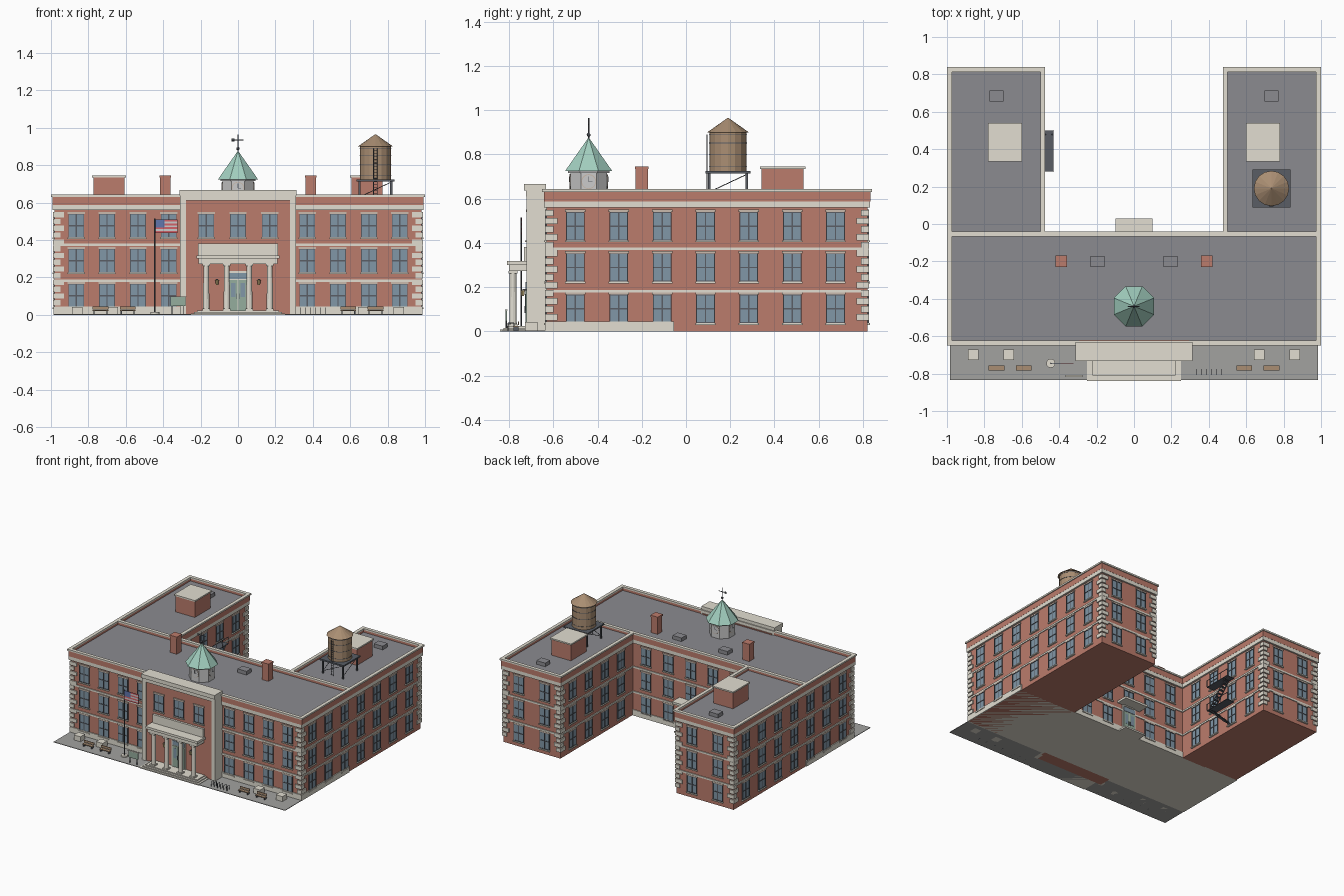
import bpy, bmesh, math
from mathutils import Matrix, Vector

if "Cube" in bpy.data.objects:
    bpy.data.objects.remove(bpy.data.objects["Cube"])

COL = dict(brick=(.50, .20, .15), cream=(.76, .73, .64), roof=(.26, .26, .28), paving=(.36, .36, .35),
           glass=(.22, .31, .39), dark=(.10, .11, .13), white=(.82, .82, .80), copper=(.36, .62, .52),
           green=(.30, .42, .34), wood=(.40, .27, .17), red=(.65, .12, .14), blue=(.12, .18, .42),
           sill=(.60, .50, .42), lamp=(.85, .65, .3))
MATS, PARTS = {}, {}
I = Matrix.Identity(4)
for k, c in COL.items():
    MATS[k] = bpy.data.materials.new(k)
    MATS[k].diffuse_color = (*c, 1)


def part(name, mat):
    if name not in PARTS:
        PARTS[name] = (bmesh.new(), mat)
    return PARTS[name][0]


def box(name, mat, x0, x1, y0, y1, z0, z1, M=I):
    m = Matrix.Translation(((x0 + x1) / 2, (y0 + y1) / 2, (z0 + z1) / 2))
    s = Matrix.Diagonal((abs(x1 - x0), abs(y1 - y0), abs(z1 - z0), 1))
    bmesh.ops.create_cube(part(name, mat), size=1, matrix=M @ m @ s)


def cyl(name, mat, x, y, z0, z1, r1, r2=None, seg=12, turn=0, M=I):
    m = Matrix.Translation((x, y, (z0 + z1) / 2)) @ Matrix.Rotation(turn, 4, 'Z')
    bmesh.ops.create_cone(part(name, mat), cap_ends=True, segments=seg, radius1=r1,
                          radius2=r1 if r2 is None else r2, depth=z1 - z0, matrix=M @ m)


def rod(name, mat, a, b, r=.003, seg=6):
    a, b = Vector(a), Vector(b)
    d = b - a
    M = Matrix.Translation(a) @ d.to_track_quat('Z', 'Y').to_matrix().to_4x4()
    cyl(name, mat, 0, 0, 0, d.length, r, seg=seg, M=M)


def wall(x, y, deg):
    # local x runs along the wall, local -y points outward
    return Matrix.Translation((x, y, 0)) @ Matrix.Rotation(math.radians(deg), 4, 'Z')


def window(M, u, z, w=.04, h=.062):
    box('window_glass', 'glass', u - w, u + w, -.004, .002, z - h, z + h, M)
    for s in (-1, 0, 1):
        t = .0022 if s else .003
        box('window_frames', 'dark', u + s * w - t, u + s * w + t, -.007, 0, z - h, z + h, M)
        box('window_frames', 'dark', u - w, u + w, -.007, 0, z + s * h - t, z + s * h + t, M)
    box('window_sills', 'cream', u - w - .006, u + w + .006, -.012, 0, z - h - .010, z - h - .002, M)
    box('window_lintels', 'sill', u - w - .006, u + w + .006, -.008, 0, z + h + .002, z + h + .012, M)


FLOORS = (.102, .289, .476)


def window_grid(M, us, floors=FLOORS):
    for z in floors:
        for u in us:
            window(M, u, z)


def block(x0, x1, y0, y1, wing):
    # walls, string courses, cornice, roof and parapet of one building block
    box('brick_walls', 'brick', x0, x1, y0, y1, 0, .60)
    for z0, z1, e in ((.175, .188, .006), (.367, .380, .006), (.560, .588, .012)):
        box('stone_bands', 'cream', x0 - e, x1 + e, y0 - (0 if wing else e), y1 + e, z0, z1)
    box('flat_roof', 'roof', x0, x1, y0, y1, .60, .612)
    for n, m, z0, z1, o, i in (('parapet', 'brick', .588, .631, .013, .002),
                               ('parapet_cap', 'cream', .631, .643, .02, .006)):
        ys = y0 if wing else y0 - o
        box(n, m, x0 - o, x0 + i, ys, y1 + o, z0, z1)
        box(n, m, x1 - i, x1 + o, ys, y1 + o, z0, z1)
        box(n, m, x0 + i, x1 - i, y1 - i, y1 + o, z0, z1)
        if not wing:
            box(n, m, x0 + i, x1 - i, y0 - o, y0 + i, z0, z1)


# main block, wings, plinth and paving
block(-.98, .98, -.63, -.06, False)
block(.495, .98, -.06, .82, True)
block(-.98, -.495, -.06, .82, True)
box('stone_plinth', 'cream', -.987, .987, -.637, -.054, 0, .045)
box('paving', 'paving', -.985, .985, -.835, -.1, 0, .004)

# windows on every wall
cols = [.37, .535, .70, .865]
side = [-.50 + .196 * i for i in range(7)]
window_grid(wall(0, -.63, 0), cols + [-c for c in cols])
window_grid(wall(0, -.715, 0), (-.17, 0, .17), FLOORS[2:])
window_grid(wall(.98, 0, 90), side)
window_grid(wall(-.98, 0, -90), [-u for u in side])
window_grid(wall(-.495, 0, 90), side[3:])
window_grid(wall(.495, 0, -90), [-u for u in side[3:]])
window_grid(wall(0, -.06, 180), (-.38, -.19, .19, .38))
window_grid(wall(0, -.06, 180), (0,), FLOORS[1:])
for s in (-1, 1):
    window_grid(wall(s * .7375, .82, 180), (-.11, .11))

# corner quoins
for sx in (-1, 1):
    for x, y, ox, oy in ((.98, -.63, 1, -1), (.98, .82, 1, 1), (.495, .82, -1, 1)):
        for i in range(14):
            a, b = (.05, .03) if i % 2 else (.03, .05)
            z = .05 + i * .0362
            box('quoins', 'cream', sx * (x + .008 * ox), sx * (x - a * ox), y + .008 * oy, y - b * oy, z, z + .028)

# entrance pavilion
box('pavilion_wall', 'brick', -.295, .295, -.715, -.62, 0, .62)
for s in (-1, 1):
    box('pavilion_pilasters', 'cream', s * .278, s * .31, -.722, -.625, 0, .612)
box('pavilion_cornice', 'cream', -.31, .31, -.724, -.625, .61, .637)
box('pavilion_cap', 'cream', -.312, .312, -.732, -.632, .637, .667)
box('name_board', 'cream', -.215, .215, -.732, -.71, .317, .382)

# portico with steps, columns and canopy
for i, (w, y) in enumerate(((.25, -.84), (.235, -.825), (.22, -.81))):
    box('front_steps', 'cream', -w, w, y, -.71, i * .008, (i + 1) * .008)
box('portico_canopy', 'cream', -.212, .212, -.80, -.71, .272, .300)
box('portico_canopy', 'cream', -.222, .222, -.81, -.71, .300, .318)
for x in (-.17, -.06, .06, .17):
    cyl('portico_columns', 'cream', x, -.782, .03, .262, .017, .015)
    for z in (.024, .262):
        box('column_blocks', 'cream', x - .02, x + .02, -.802, -.762, z, z + .010)

# front and back doors
for M, z in ((wall(0, -.715, 0), .024), (wall(0, -.06, 180), .012)):
    box('door_frame', 'cream', -.06, .06, -.006, 0, z, z + .21, M)
    box('door_transom', 'glass', -.05, .05, -.010, 0, z + .168, z + .20, M)
    for s in (-1, 1):
        box('door_leaves', 'green', s * .002, s * .05, -.010, 0, z, z + .162, M)
        box('door_panes', 'glass', s * .014, s * .038, -.012, 0, z + .07, z + .145, M)
        box('door_handles', 'dark', s * .005, s * .009, -.016, 0, z + .06, z + .09, M)
for s in (-1, 1):
    box('wall_lamp_brackets', 'dark', s * .107, s * .117, -.738, -.712, .186, .192)
    cyl('wall_lamps', 'lamp', s * .112, -.738, .160, .186, .006, .010, 8)
box('back_canopy', 'cream', -.10, .10, -.06, .03, .226, .242)
box('back_step', 'cream', -.09, .09, -.06, .015, 0, .012)

# clock cupola with weather vane
t8 = math.pi / 8
cyl('cupola_base', 'white', 0, -.44, .60, .725, .09, seg=8, turn=t8)
cyl('cupola_eave', 'white', 0, -.44, .715, .726, .102, seg=8, turn=t8)
cyl('cupola_roof', 'copper', 0, -.44, .724, .872, .116, .004, 8, t8)
for deg in (0, 90, 180, 270):
    M = wall(0, -.44, deg) @ Matrix.Translation((0, -.083, .677)) @ Matrix.Rotation(math.pi / 2, 4, 'X')
    cyl('clock_rims', 'sill', 0, 0, -.002, .003, .034, seg=20, M=M)
    cyl('clock_faces', 'white', 0, 0, 0, .0045, .030, seg=20, M=M)
    box('clock_hands', 'dark', -.0015, .0015, 0, .024, .004, .006, M)
    box('clock_hands', 'dark', 0, .017, -.0015, .0015, .004, .006, M)
rod('vane_pole', 'dark', (0, -.44, .86), (0, -.44, .965), .003)
rod('vane_arm', 'dark', (-.032, -.44, .935), (.03, -.44, .935), .003)
box('vane_tail', 'dark', -.034, -.020, -.441, -.439, .927, .943)
bmesh.ops.create_icosphere(part('vane_ball', 'dark'), subdivisions=2, radius=.009,
                           matrix=Matrix.Translation((0, -.44, .888)))

# chimneys, vents and roof houses
for s in (-1, 1):
    x = s * .39
    box('chimneys', 'brick', x - .028, x + .028, -.228, -.172, .61, .738)
    box('chimney_caps', 'brick', x - .031, x + .031, -.231, -.169, .734, .746)
    for vx, vy in ((.195, -.20), (.735, .685)):
        box('roof_vents', 'roof', s * vx - .038, s * vx + .038, vy - .03, vy + .03, .61, .640)
    box('roof_houses', 'brick', s * .69 - .083, s * .69 + .083, .342, .532, .61, .735)
    box('roof_house_caps', 'cream', s * .69 - .09, s * .69 + .09, .335, .54, .735, .746)

# water tank
tx, ty = .735, .19
for sx in (-1, 1):
    for sy in (-1, 1):
        x, y = tx + sx * .085, ty + sy * .085
        box('tank_legs', 'dark', x - .006, x + .006, y - .006, y + .006, .61, .715)
    rod('tank_braces', 'dark', (tx - .085, ty + sx * .085, .63), (tx + .085, ty + sx * .085, .71), .002)
    rod('tank_braces', 'dark', (tx + sx * .085, ty - .085, .63), (tx + sx * .085, ty + .085, .71), .002)
    rod('tank_ladder', 'dark', (tx + sx * .010, ty - .094, .62), (tx + sx * .010, ty - .094, .89), .0022)
for i in range(16):
    z = .63 + i * .0165
    rod('tank_ladder', 'dark', (tx - .010, ty - .094, z), (tx + .010, ty - .094, z), .0016)
box('tank_platform', 'dark', tx - .102, tx + .102, ty - .102, ty + .102, .713, .724)
cyl('tank_barrel', 'wood', tx, ty, .724, .905, .084, seg=16)
for z in (.745, .80, .85, .89):
    cyl('tank_hoops', 'dark', tx, ty, z, z + .003, .0855, seg=16)
cyl('tank_roof', 'wood', tx, ty, .900, .965, .094, .002, 16)

# fire escape on the inner side of the left wing
for z in (.40, .21):
    box('fire_escape_landings', 'dark', -.495, -.43, .28, .50, z - .005, z)
    for y in (.28, .355, .43, .50):
        rod('fire_escape_rails', 'dark', (-.432, y, z), (-.432, y, z + .05), .002)
    rod('fire_escape_rails', 'dark', (-.432, .28, z + .05), (-.432, .50, z + .05), .0025)
for (ya, za), (yb, zb) in (((.48, .40), (.30, .21)), ((.30, .21), (.48, .03))):
    for x in (-.475, -.437):
        rod('fire_escape_stairs', 'dark', (x, ya, za), (x, yb, zb), .004)
    for i in range(1, 10):
        y, z = ya + (yb - ya) * i / 10, za + (zb - za) * i / 10
        box('fire_escape_stairs', 'dark', -.475, -.437, y - .009, y + .009, z - .002, z + .002)

# planters and benches
for s in (-1, 1):
    for x in (.67, .86):
        box('planters', 'cream', s * x - .028, s * x + .028, -.728, -.672, 0, .042)
    for x in (.59, .735):
        c = s * x
        box('bench_seats', 'wood', c - .042, c + .042, -.782, -.758, .020, .025)
        box('bench_backs', 'wood', c - .042, c + .042, -.760, -.756, .028, .045)
        for e in (-.034, .034):
            box('bench_legs', 'dark', c + e - .003, c + e + .003, -.780, -.758, 0, .021)

# bicycle rack
for i in range(6):
    x = .335 + i * .027
    for y in (-.805, -.778):
        rod('bike_rack', 'dark', (x, y, 0), (x, y, .038), .002)
    rod('bike_rack', 'dark', (x, -.805, .038), (x, -.778, .038), .002)

# flagpole and flag
fx, fy = -.445, -.745
cyl('flagpole_base', 'cream', fx, fy, 0, .014, .024, seg=16)
rod('flagpole', 'dark', (fx, fy, .01), (fx, fy, .515), .0035, 8)
for i in range(7):
    c = 'white' if i % 2 else 'red'
    box('flag_stripes_' + c, c, fx + .003, fx + .122, fy - .001, fy + .001, .437 + i * .0104, .4474 + i * .0104)
box('flag_canton', 'blue', fx + .003, fx + .052, fy - .002, fy + .002, .468, .510)

# notice board
box('notice_board', 'green', -.362, -.280, -.815, -.809, .046, .094)
box('notice_board_cap', 'cream', -.366, -.276, -.818, -.806, .094, .099)
for x in (-.352, -.290):
    rod('notice_posts', 'dark', (x, -.812, 0), (x, -.812, .05), .003)

# turn the collected geometry into objects
for name, (bm, mat) in PARTS.items():
    bmesh.ops.recalc_face_normals(bm, faces=bm.faces)
    me = bpy.data.meshes.new(name)
    bm.to_mesh(me)
    bm.free()
    me.materials.append(MATS[mat])
    bpy.context.collection.objects.link(bpy.data.objects.new(name, me))

for m in bpy.data.materials:
    if m.users and not m.is_grease_pencil:
        m.use_nodes = True
        m.node_tree.nodes["Principled BSDF"].inputs["Base Color"].default_value = m.diffuse_color
